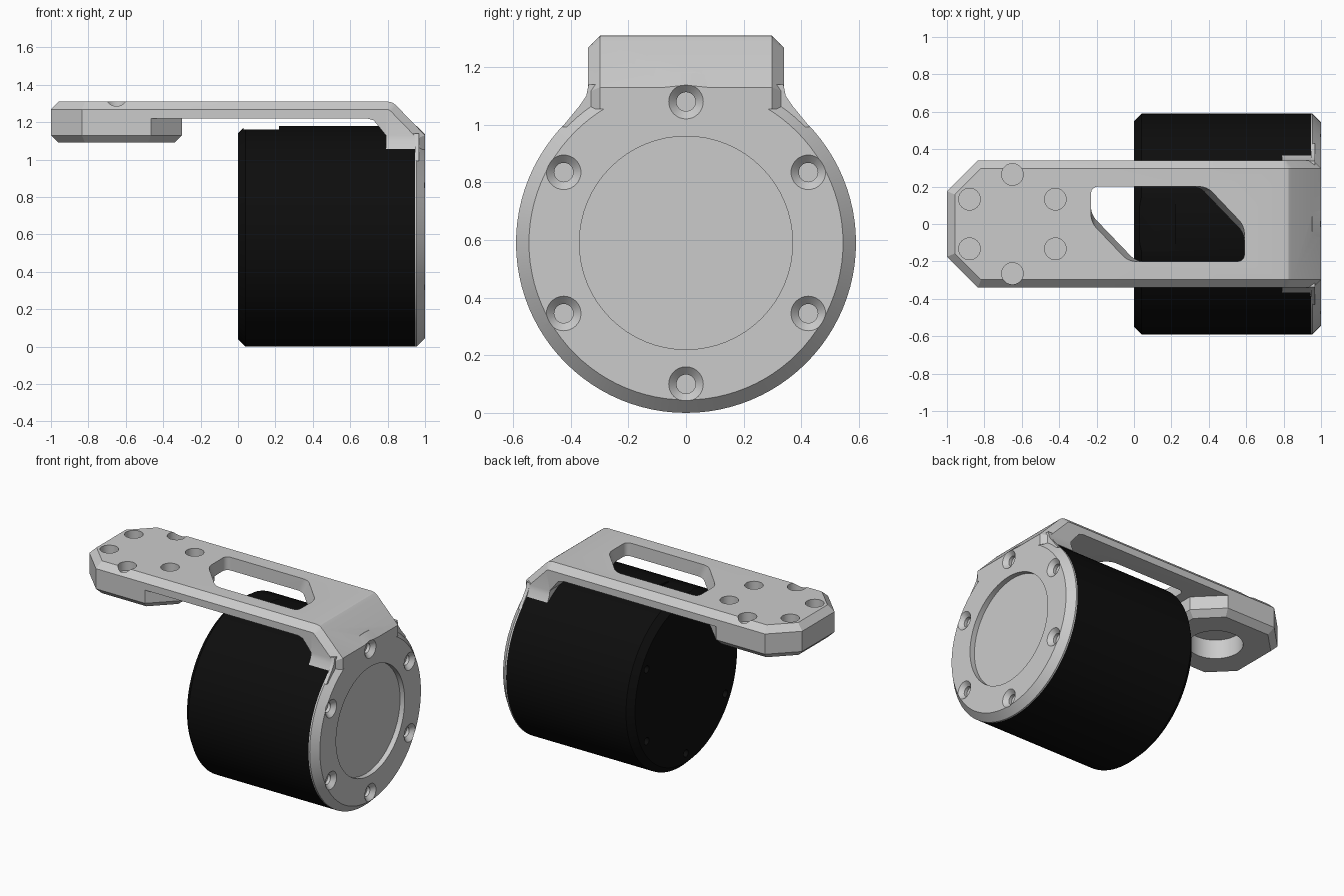
import bpy, bmesh, math
from mathutils import Vector

if "Cube" in bpy.data.objects:
    bpy.data.objects.remove(bpy.data.objects["Cube"])

CZ = 0.59  # height of the motor axis


def finish(name, bm):
    bmesh.ops.recalc_face_normals(bm, faces=bm.faces)
    me = bpy.data.meshes.new(name)
    bm.to_mesh(me)
    bm.free()
    ob = bpy.data.objects.new(name, me)
    bpy.context.collection.objects.link(ob)
    return ob


def loft(bm, rings):
    """Skin a list of closed rings of points and cap both ends."""
    vs = [[bm.verts.new(p) for p in r] for r in rings]
    n = len(vs[0])
    for a, b in zip(vs, vs[1:]):
        for i in range(n):
            bm.faces.new((a[i], a[(i + 1) % n], b[(i + 1) % n], b[i]))
    bm.faces.new(vs[0])
    bm.faces.new(vs[-1])
    bmesh.ops.recalc_face_normals(bm, faces=bm.faces)
    bm.normal_update()
    return bm


def lathe(name, profile, centre, axis='X', segs=32):
    """Revolve (position along axis, radius) pairs."""
    rings = []
    for t, r in profile:
        ring = []
        for i in range(segs):
            a = 2 * math.pi * i / segs
            u, v = r * math.cos(a), r * math.sin(a)
            ring.append((t, centre[0] + u, centre[1] + v) if axis == 'X'
                        else (centre[0] + u, centre[1] + v, t))
        rings.append(ring)
    return finish(name, loft(bmesh.new(), rings))


def boolean(target, tool, op='DIFFERENCE'):
    tool.hide_render = True
    m = target.modifiers.new('cut', 'BOOLEAN')
    m.operation, m.solver, m.object = op, 'EXACT', tool
    bpy.context.view_layer.objects.active = target
    bpy.ops.object.modifier_apply(modifier=m.name)
    bpy.data.objects.remove(tool)


def smooth(ob):
    bpy.ops.object.select_all(action='DESELECT')
    ob.select_set(True)
    bpy.context.view_layer.objects.active = ob
    bpy.ops.object.shade_smooth_by_angle(angle=math.radians(25))


def bevel(bm, edges, width, segs=1):
    bmesh.ops.bevel(bm, geom=edges, offset=width, segments=segs,
                    affect='EDGES', profile=0.5)
    bm.normal_update()


# Motor: black drum with a small flat on top and screw holes at the rear
motor = lathe('motor_body', [(0, 0.55), (0.04, 0.59), (0.945, 0.59)], (0, CZ), segs=96)
flat = loft(bmesh.new(), [[(x, y, z) for x, y in
            ((0.03, -0.2), (0.22, -0.2), (0.22, 0.2), (0.03, 0.2))] for z in (1.162, 1.3)])
boolean(motor, finish('flat_cutter', flat))
ring = [(0.49 * math.cos(a), CZ + 0.49 * math.sin(a))
        for a in (math.radians(90 + 60 * k) for k in range(6))]
for c in ring:
    boolean(motor, lathe('screw_cutter', [(-0.05, 0.025), (0.04, 0.025)], c, segs=16))
black = bpy.data.materials.new('black')
black.diffuse_color = (0.004, 0.004, 0.004, 1)
black.use_nodes = True
black.node_tree.nodes["Principled BSDF"].inputs["Base Color"].default_value = black.diffuse_color
motor.data.materials.clear()
motor.data.materials.append(black)
smooth(motor)

# Arm: bent side profile extruded across, pointed rear end, chamfered outer rim
side = [(-1, 1.22), (-1, 1.31), (0.80, 1.31), (0.825, 1.305), (0.845, 1.29), (1, 1.13),
        (1, 1.055), (0.79, 1.055), (0.79, 1.13), (0.75, 1.18), (0.725, 1.21), (0.69, 1.22)]
bm = loft(bmesh.new(), [[(x, y, z) for x, z in side] for y in (-0.34, 0.34)])
bevel(bm, [e for e in bm.edges if all(v.co.x < -0.99 for v in e.verts)
           and abs(e.verts[0].co.y - e.verts[1].co.y) < 0.01], 0.165)
outer = lambda f: f.normal.z > 0.4 or f.normal.x > 0.9
rim = [e for e in bm.edges if len(e.link_faces) == 2
       and sum(outer(f) for f in e.link_faces) == 1
       and all(f.normal.z > -0.1 for f in e.link_faces)]
bevel(bm, rim, 0.042)
bracket = finish('mounting_bracket', bm)

# End cap disc and the blends where the arm meets it
boolean(bracket, lathe('end_cap', [(0.945, 0.59), (0.955, 0.59), (1.0, 0.545)],
                       (0, CZ), segs=96), 'UNION')
for s in (-1, 1):
    for x0, x1, prof in (
            (0.79, 0.95, [(0.30, 1.14), (0.338, 1.14), (0.345, 1.1), (0.365, 1.056), (0.30, 1.056)]),
            (0.946, 0.968, [(0.30, 1.14), (0.338, 1.14), (0.346, 1.1), (0.37, 1.065),
                            (0.43, 0.992), (0.30, 0.992)])):
        bm = loft(bmesh.new(), [[(x, s * y, z) for y, z in prof] for x in (x0, x1)])
        boolean(bracket, finish('blend', bm), 'UNION')

# Cap recess and countersunk screw holes
boolean(bracket, lathe('recess_cutter', [(0.965, 0.37), (1.1, 0.37)], (0, CZ), segs=64))
for c in ring:
    boolean(bracket, lathe('countersink_cutter',
            [(0.952, 0.033), (0.973, 0.033), (1.0, 0.06), (1.05, 0.11)], c))

# Slanted window through the arm, narrower below along its diagonals
def window(k, z):
    half = [(0.41, 0.2), (0.41, k), (0.21 - k, 0.2)]
    a, b = (0.41, 0.0 - k), (0.22 - k, 0.2)
    pts = [(0.41, -0.2), a, b]
    return [(0.18 + x, y, z) for x, y in pts + [(-x, -y) for x, y in pts]]

bm = loft(bmesh.new(), [window(0.0, 1.33), window(0.06, 1.2)])
bevel(bm, [e for e in bm.edges if abs(e.verts[0].co.z - e.verts[1].co.z) > 0.1], 0.035, 4)
boolean(bracket, finish('window_cutter', bm))

# Six shallow round sockets on the top of the rear end
for k in range(6):
    a = math.radians(30 + 60 * k)
    c = (-0.65 + 0.265 * math.cos(a), 0.265 * math.sin(a))
    boolean(bracket, lathe('socket_cutter', [(1.25, 0.058), (1.4, 0.058)], c, 'Z'))
smooth(bracket)

# Octagonal pad under the rear end, with a round bore
plan = [(-1, -0.175), (-0.835, -0.34), (-0.465, -0.34), (-0.3, -0.175)]
plan += [(x, -y) for x, y in reversed(plan)]
bm = loft(bmesh.new(), [[(x, y, z) for x, y in plan] for z in (1.09, 1.22)])
bevel(bm, [e for e in bm.edges if all(v.co.z < 1.1 for v in e.verts)], 0.04)
pad = finish('rear_pad', bm)
boolean(pad, lathe('bore_cutter', [(1.0, 0.17), (1.3, 0.17)], (-0.65, 0), 'Z', 48))
smooth(pad)
